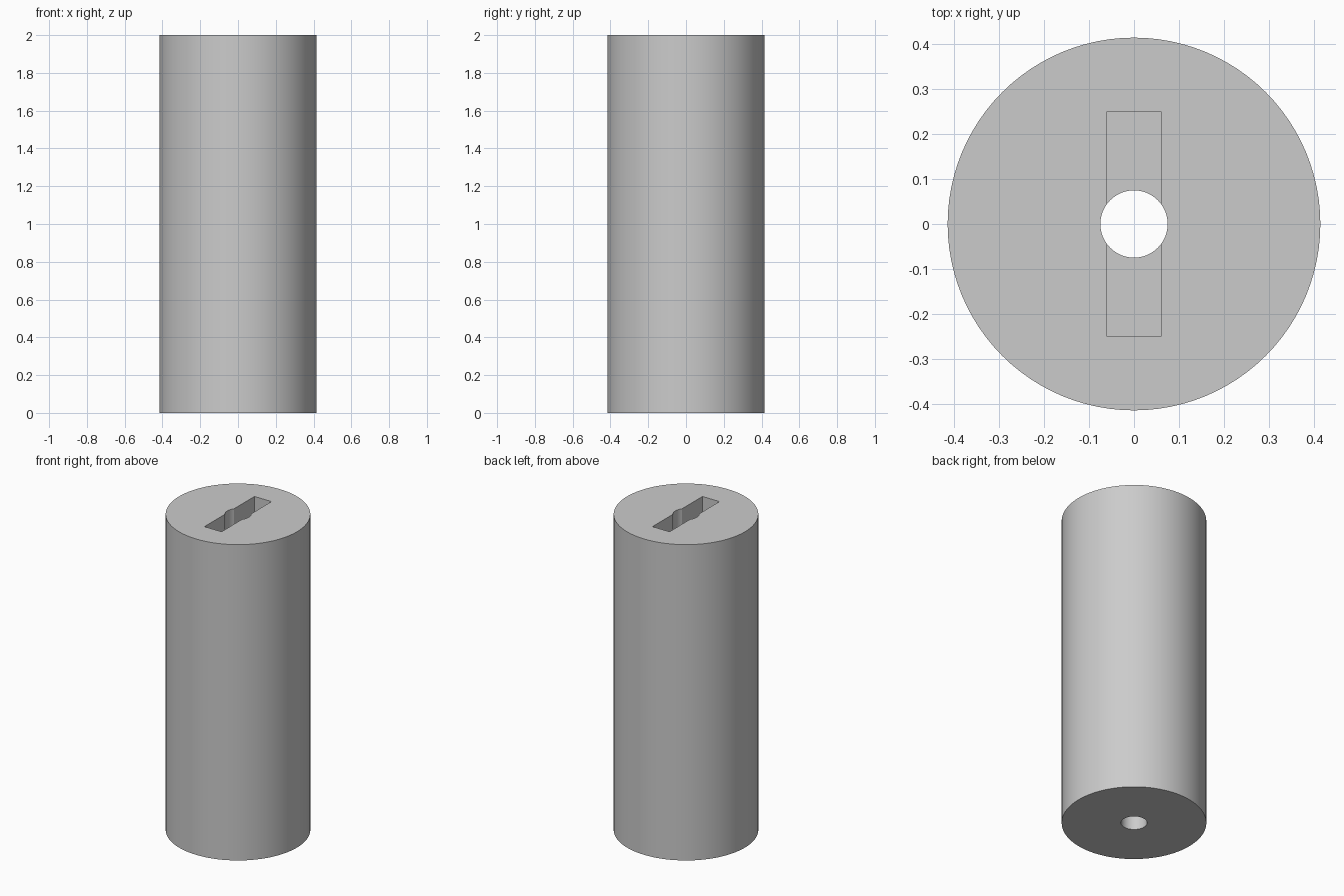
import bpy

if "Cube" in bpy.data.objects:
    bpy.data.objects.remove(bpy.data.objects["Cube"])

RADIUS, HEIGHT = 0.415, 2.0
HOLE_RADIUS = 0.075
SLOT_WIDTH, SLOT_LENGTH, SLOT_DEPTH = 0.12, 0.50, 0.25


def cylinder(name, radius, z0, z1, sides):
    bpy.ops.mesh.primitive_cylinder_add(
        vertices=sides, radius=radius, depth=z1 - z0, location=(0, 0, (z0 + z1) / 2))
    bpy.context.object.name = name
    return bpy.context.object


def cut(target, cutter):
    """Subtract the cutter from the target, then discard the cutter."""
    cutter.hide_render = True
    mod = target.modifiers.new("cut", 'BOOLEAN')
    mod.operation, mod.solver, mod.object = 'DIFFERENCE', 'EXACT', cutter
    bpy.context.view_layer.objects.active = target
    bpy.ops.object.modifier_apply(modifier=mod.name)
    bpy.data.objects.remove(cutter)


# Solid round body
body = cylinder("cylinder_body", RADIUS, 0, HEIGHT, 96)

# Bore running all the way through
cut(body, cylinder("bore_cutter", HOLE_RADIUS, -0.1, HEIGHT + 0.1, 48))

# Rectangular slot sunk into the top
bpy.ops.mesh.primitive_cube_add(size=1, location=(0, 0, HEIGHT))
slot = bpy.context.object
slot.name = "slot_cutter"
slot.scale = (SLOT_WIDTH, SLOT_LENGTH, 2 * SLOT_DEPTH)
cut(body, slot)

# Plain grey finish
grey = bpy.data.materials.new("grey")
grey.diffuse_color = (0.6, 0.6, 0.6, 1)
grey.use_nodes = True
grey.node_tree.nodes["Principled BSDF"].inputs["Base Color"].default_value = grey.diffuse_color
body.data.materials.clear()
body.data.materials.append(grey)

bpy.ops.object.select_all(action='DESELECT')
body.select_set(True)
bpy.context.view_layer.objects.active = body
bpy.ops.object.shade_smooth_by_angle()
